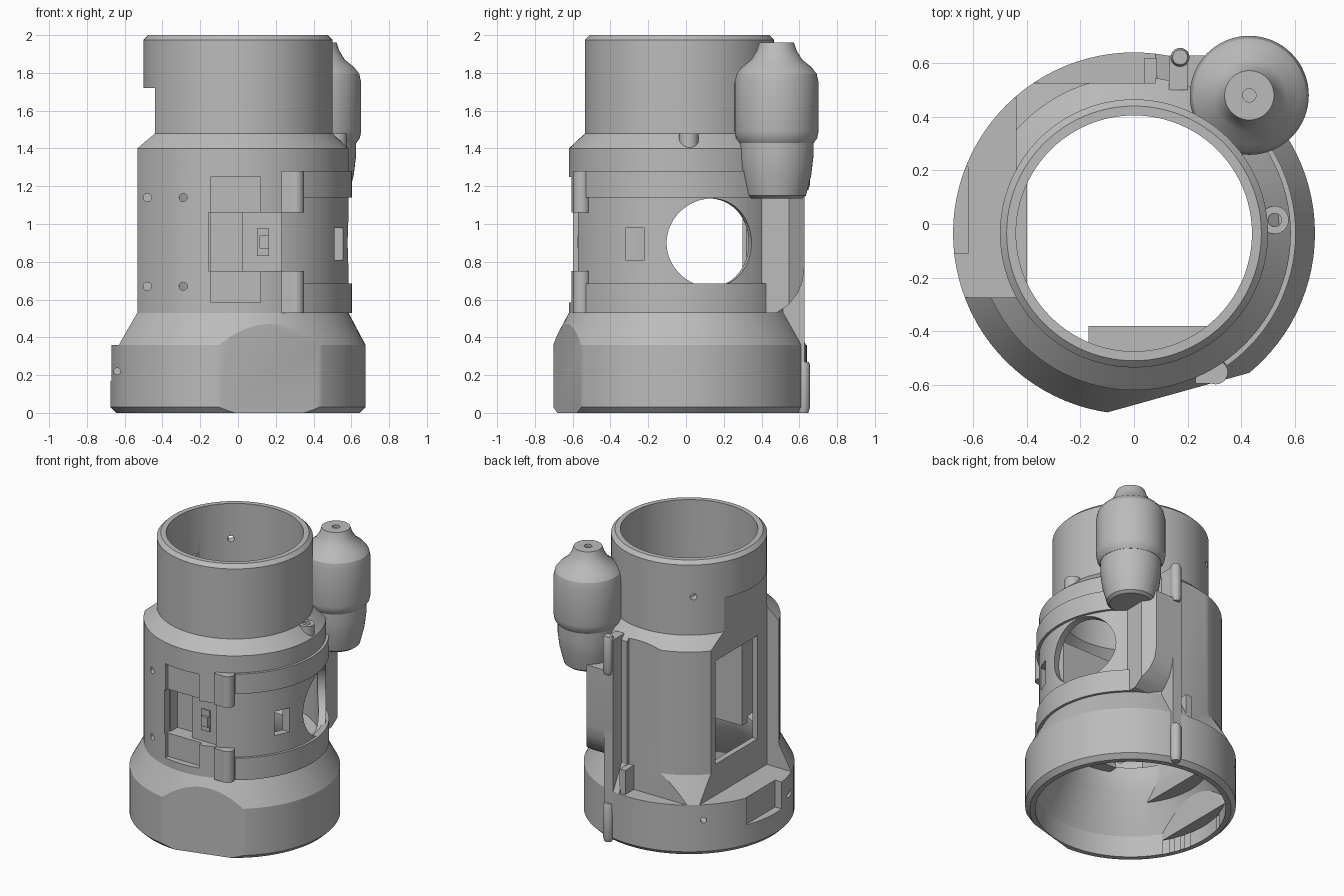
import bpy, bmesh, math
from mathutils import Vector

cube = bpy.data.objects.get("Cube")
if cube:
    bpy.data.objects.remove(cube, do_unlink=True)

grey = bpy.data.materials.new("plain grey")
grey.use_nodes = True
grey.diffuse_color = (0.5, 0.5, 0.5, 1)
grey.node_tree.nodes["Principled BSDF"].inputs["Base Color"].default_value = (0.5, 0.5, 0.5, 1)

AXIS = (0, -0.035)   # centre of the main tube


def finish(bm, name):
    bmesh.ops.recalc_face_normals(bm, faces=bm.faces)
    mesh = bpy.data.meshes.new(name)
    bm.to_mesh(mesh)
    bm.free()
    mesh.materials.append(grey)
    ob = bpy.data.objects.new(name, mesh)
    bpy.context.collection.objects.link(ob)
    return ob


def lathe(name, profile, centre=AXIS, start=0, sweep=360, closed=False, steps=96):
    """Turn (radius, z) points about a vertical axis."""
    bm = bmesh.new()
    a = math.radians(start)
    cx, cy = centre
    vs = [bm.verts.new((cx + r * math.cos(a), cy + r * math.sin(a), z)) for r, z in profile]
    es = [bm.edges.new(p) for p in zip(vs, vs[1:])]
    if closed:
        es.append(bm.edges.new((vs[-1], vs[0])))
    bmesh.ops.spin(bm, geom=vs + es, cent=(cx, cy, 0), axis=(0, 0, 1),
                   angle=math.radians(sweep), steps=steps)
    bmesh.ops.remove_doubles(bm, verts=bm.verts, dist=1e-4)
    bmesh.ops.holes_fill(bm, edges=[e for e in bm.edges if e.is_boundary], sides=0)
    return finish(bm, name)


def prism(name, points, along, lo, hi):
    """Extrude a 2D outline along x or z."""
    bm = bmesh.new()
    def place(p, t):
        return (t, p[0], p[1]) if along == "x" else (p[0], p[1], t)
    face = bm.faces.new([bm.verts.new(place(p, lo)) for p in points])
    ext = bmesh.ops.extrude_face_region(bm, geom=[face])["geom"]
    move = Vector((hi - lo, 0, 0)) if along == "x" else Vector((0, 0, hi - lo))
    bmesh.ops.translate(bm, vec=move, verts=[g for g in ext if isinstance(g, bmesh.types.BMVert)])
    return finish(bm, name)


def box(name, x, y, z):
    return prism(name, [(x[0], y[0]), (x[1], y[0]), (x[1], y[1]), (x[0], y[1])], "z", *z)


def rod(name, a, b, r, sides=32):
    bm = bmesh.new()
    a, b = Vector(a), Vector(b)
    m = (b - a).to_track_quat("Z", "Y").to_matrix().to_4x4()
    m.translation = (a + b) / 2
    bmesh.ops.create_cone(bm, cap_ends=True, segments=sides, radius1=r, radius2=r,
                          depth=(b - a).length, matrix=m)
    return finish(bm, name)


def cut(target, cutter):
    cutter.hide_render = True
    mod = target.modifiers.new("cut", "BOOLEAN")
    mod.operation, mod.solver, mod.object = "DIFFERENCE", "EXACT", cutter
    bpy.context.view_layer.objects.active = target
    bpy.ops.object.modifier_apply(modifier=mod.name)
    bpy.data.objects.remove(cutter, do_unlink=True)


# Main housing: flared base, body, shoulder and neck
shell = lathe("housing", [(0, 0), (0.645, 0), (0.675, 0.03), (0.675, 0.36), (0.585, 0.53),
                          (0.585, 1.4), (0.5, 1.48), (0.5, 1.975), (0.475, 2), (0, 2)])

# Slanted flat on the front of the base
cut(shell, prism("base_flat", [(-0.61, -0.845), (0.95, -0.41), (0.95, -1.2), (-0.61, -1.2)],
                 "z", -0.1, 0.6))
# Flat side and back of the body, pocket in the base rim
cut(shell, box("side_cut", (-1, -0.44), (-0.275, 1), (0.36, 1.72)))
cut(shell, box("back_cut", (-1, 0.08), (0.525, 1), (0.36, 1.72)))
cut(shell, box("rim_pocket", (-1, -0.62), (-0.11, 0.215), (0.17, 0.5)))

# Inner cavity, leaving a flat side wall, a rim block and the front pocket block
cavity = lathe("cavity", [(0, -0.1), (0.61, -0.1), (0.61, 0.15), (0.47, 0.4), (0.44, 0.5),
                          (0.44, 0.56), (0.535, 0.58), (0.535, 1.34), (0.44, 1.43),
                          (0.44, 2.1), (0, 2.1)])
cut(cavity, box("wall_a", (-1, -0.4), (-1, 1), (0.335, 1.68)))
cut(cavity, box("wall_b", (-1, 0.08), (0.485, 1), (0.5, 1.68)))
cut(cavity, box("wall_c", (-0.17, 0.27), (-1, -0.38), (0.52, 1.29)))
cut(cavity, box("wall_d", (-1, -0.525), (-1, 1), (0.1, 0.45)))
cut(shell, cavity)

# Openings: side window, round port, small window
cut(shell, box("window", (-1, -0.3), (-0.17, 0.3), (0.58, 1.31)))
cut(shell, rod("port", (0.1, 0.008, 0.9), (1, 0.257, 0.9), 0.235, 64))
cut(shell, box("small_window", (0.3, 1), (-0.32, -0.22), (0.81, 0.98)))

# Front latch recesses
cut(shell, box("tall_recess", (-0.145, 0.12), (-1, -0.575), (0.585, 1.25)))
cut(shell, box("wide_recess", (-0.155, 0.23), (-1, -0.545), (0.75, 1.06)))
cut(shell, box("deep_recess", (-0.145, 0.02), (-1, -0.47), (0.75, 1.06)))

# Screw holes
for x, end in ((-0.48, -0.3), (-0.29, -0.47)):
    for z in (0.67, 1.14):
        cut(shell, rod("hole", (x, -0.7, z), (x, end, z), 0.022, 12))
cut(shell, rod("hole", (-0.64, -0.5, 0.22), (-0.64, -0.15, 0.22), 0.018, 12))
cut(shell, rod("hole", (-0.2, 0.22, 1.75), (-0.434, 0.514, 1.75), 0.022, 12))
cut(shell, rod("hole", (-0.3, 0.3, 0.25), (-0.6, 0.6, 0.25), 0.02, 12))

# Door bands and hinge blocks
for side, band, block in (("lower", (0.53, 0.685), (0.53, 0.75)),
                          ("upper", (1.14, 1.28), (1.06, 1.28))):
    lathe(side + "_door_band", [(0.56, band[0]), (0.603, band[0]), (0.603, band[1]), (0.56, band[1])],
          start=-55, sweep=106, closed=True, steps=40)
    box(side + "_hinge_plate", (0.23, 0.3), (-0.595, -0.5), block)
    rod(side + "_hinge_barrel", (0.305, -0.553, block[0]), (0.305, -0.553, block[1]), 0.045)

# Latch
box("latch_base", (0.1, 0.165), (-0.555, -0.52), (0.83, 0.98))
box("latch_grip", (0.115, 0.165), (-0.575, -0.54), (0.87, 0.94))

# Bulb-shaped canister and its cup
lathe("canister", [(0, 1.94), (0.025, 1.94), (0.025, 1.96), (0.092, 1.96), (0.105, 1.92),
                   (0.135, 1.87), (0.185, 1.83), (0.212, 1.795), (0.222, 1.75), (0.222, 1.49),
                   (0.215, 1.455), (0.197, 1.43), (0, 1.43)], (0.43, 0.48), steps=64)
lathe("canister_cup", [(0, 1.45), (0.195, 1.45), (0.195, 1.36), (0.183, 1.26), (0.155, 1.15),
                       (0.135, 1.135), (0, 1.135)], (0.43, 0.48), steps=48)

# Duct below the canister, rounded at the bottom
duct = prism("duct", [(0.2, 0.47), (0.39, 0.35), (0.395, 0.545), (0.34, 0.628),
                      (0.13, 0.628), (0.13, 0.5)], "z", 0.4, 1.2)
cut(duct, prism("duct_curve", [(0.3, 0.53), (0.48, 0.53), (0.54, 0.57), (0.59, 0.63), (0.618, 0.7),
                               (0.628, 0.78), (0.8, 0.78), (0.8, 0.3), (0.3, 0.3)], "x", 0, 1))

# Rear fin with pins
box("rear_fin", (0.13, 0.2), (0.5, 0.628), (0.2, 1.43))
box("rear_step", (0.04, 0.085), (0.5, 0.62), (0.3, 0.53))
for name, lo, hi in (("lower_pin", 0, 0.27), ("upper_pin", 1.18, 1.45)):
    lathe(name, [(0, lo), (0.025, lo), (0.035, lo + 0.03), (0.035, hi - 0.02),
                 (0.028, hi), (0, hi)], (0.172, 0.622), steps=24)

# Hollow peg on the shoulder
peg = rod("shoulder_peg", (0.525, 0.015, 1.39), (0.525, 0.015, 1.48), 0.052)
cut(peg, rod("peg_hole", (0.525, 0.015, 1.44), (0.525, 0.015, 1.5), 0.025))

# Smooth curved faces, keep hard edges
for ob in bpy.context.scene.objects:
    if ob.type == "MESH":
        bpy.ops.object.select_all(action="DESELECT")
        ob.select_set(True)
        bpy.context.view_layer.objects.active = ob
        bpy.ops.object.shade_smooth_by_angle(angle=math.radians(25))
